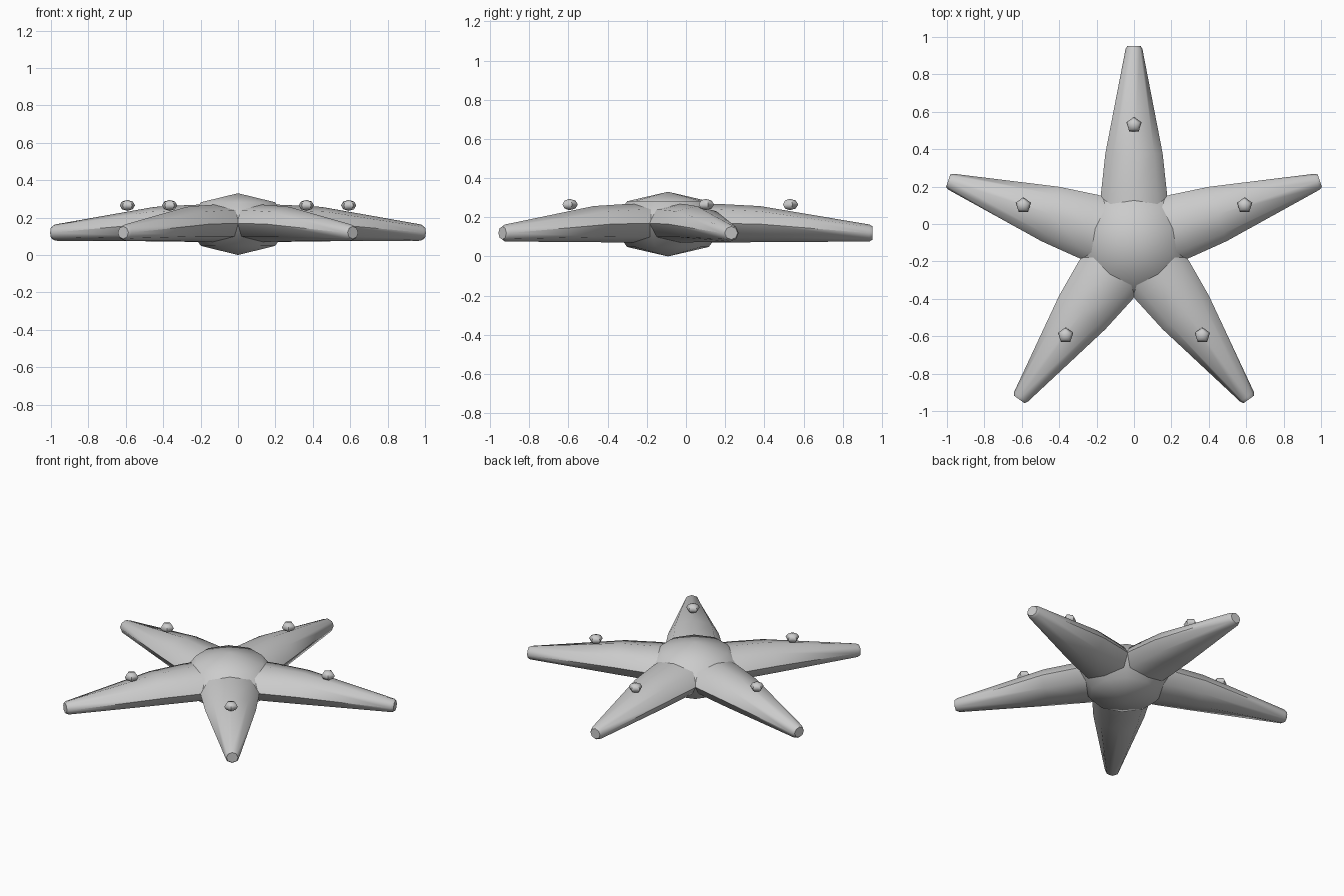
import bpy, bmesh, math
from mathutils import Matrix, Vector

if "Cube" in bpy.data.objects:
    bpy.data.objects.remove(bpy.data.objects["Cube"])

CENTER = Vector((0, -0.092, 0.165))
ARM_ANGLES = [math.radians(90 + 72 * i) for i in range(5)]

grey = bpy.data.materials.new("plain grey")
grey.diffuse_color = (0.6, 0.6, 0.6, 1)
grey.use_nodes = True
grey.node_tree.nodes["Principled BSDF"].inputs["Base Color"].default_value = grey.diffuse_color


def finish(bm, name, angle):
    bmesh.ops.recalc_face_normals(bm, faces=bm.faces)
    mesh = bpy.data.meshes.new(name)
    bm.to_mesh(mesh)
    bm.free()
    mesh.materials.append(grey)
    ob = bpy.data.objects.new(name, mesh)
    bpy.context.collection.objects.link(ob)
    bpy.ops.object.select_all(action='DESELECT')
    ob.select_set(True)
    bpy.context.view_layer.objects.active = ob
    bpy.ops.object.shade_smooth_by_angle(angle=math.radians(angle))
    return ob


def ball(name, segments, rings, radius, height, location):
    bm = bmesh.new()
    bmesh.ops.create_uvsphere(bm, u_segments=segments, v_segments=rings, radius=1)
    bm.transform(Matrix.Translation(location) @ Matrix.Diagonal((radius, radius, height, 1)))
    return finish(bm, name, 60)


# Tapered arm sections: distance, half width, bottom z, top z
SECTIONS = [
    (0.15, 0.180, 0.070, 0.270),
    (0.26, 0.176, 0.070, 0.268),
    (0.47, 0.153, 0.073, 0.257),
    (1.028, 0.045, 0.076, 0.163),
    (1.045, 0.035, 0.086, 0.153),
]


def arm(name, angle, sides=8):
    bm = bmesh.new()
    rings = []
    for dist, half, low, high in SECTIONS:
        mid, tall = (low + high) / 2, (high - low) / 2
        rings.append([bm.verts.new((dist, half * math.cos(t), mid + tall * math.sin(t)))
                      for t in (2 * math.pi * k / sides for k in range(sides))])
    for a, b in zip(rings, rings[1:]):
        for k in range(sides):
            n = (k + 1) % sides
            bm.faces.new((a[k], a[n], b[n], b[k]))
    bm.faces.new(rings[0])
    bm.faces.new(rings[-1])
    bm.transform(Matrix.Translation((CENTER.x, CENTER.y, 0)) @ Matrix.Rotation(angle, 4, 'Z'))
    return finish(bm, name, 50)


# Flattened central body
ball("body", 10, 4, 0.295, 0.165, CENTER)

# Five arms, each with a small bump on top
for i, a in enumerate(ARM_ANGLES, 1):
    arm(f"arm_{i}", a)
    spot = Vector((0.622 * math.cos(a), 0.622 * math.sin(a), 0.1))
    ball(f"bump_{i}", 5, 4, 0.043, 0.029, CENTER + spot)
